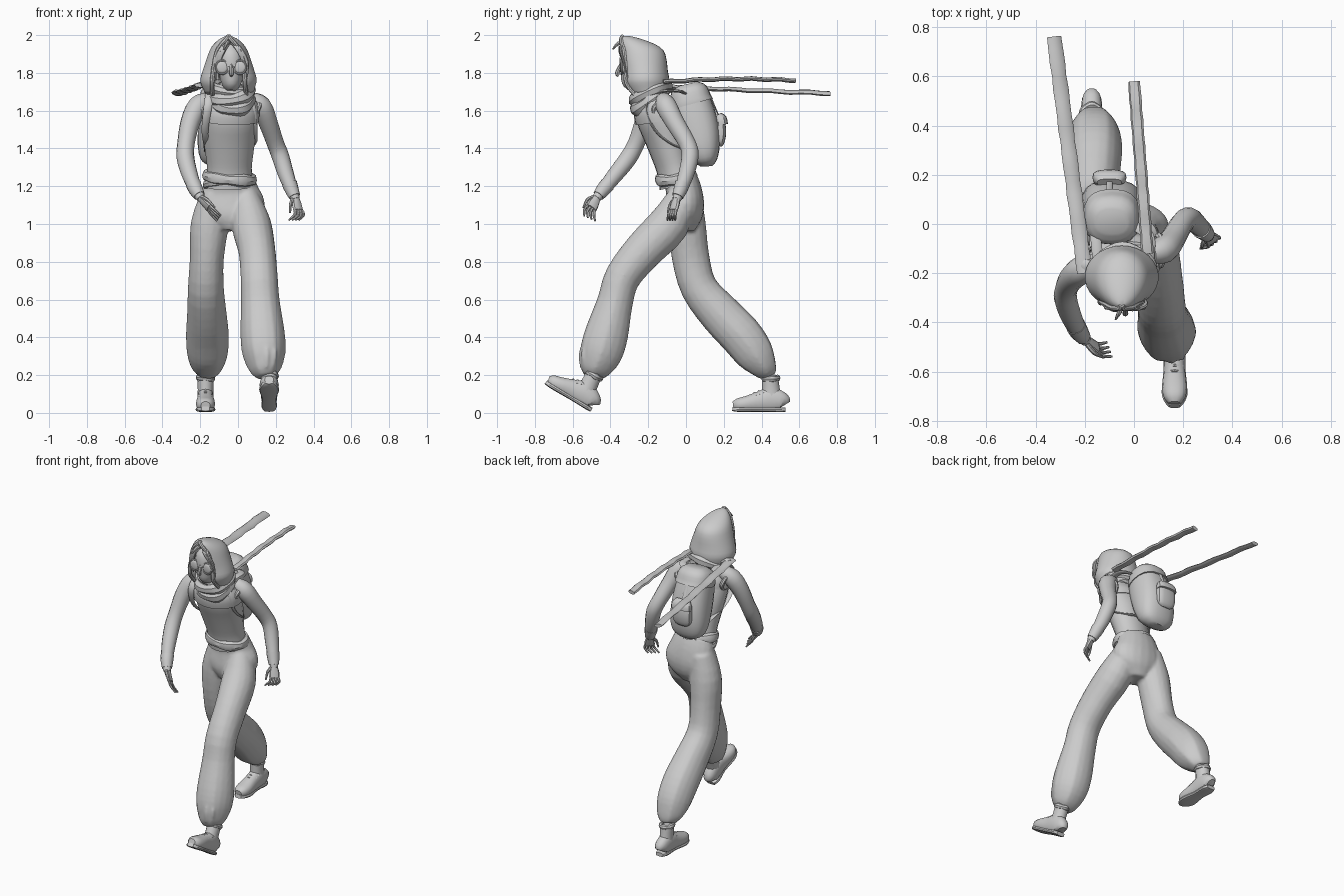
import bpy, bmesh, math
from mathutils import Vector, Matrix


def finish(name, bm, matrix=None, angle=35):
    if matrix is not None:
        bm.transform(matrix)
    bmesh.ops.recalc_face_normals(bm, faces=bm.faces)
    me = bpy.data.meshes.new(name)
    bm.to_mesh(me)
    bm.free()
    me.shade_smooth()
    me.set_sharp_from_angle(angle=math.radians(angle))
    ob = bpy.data.objects.new(name, me)
    bpy.context.collection.objects.link(ob)
    return ob


def spline(pts, steps):
    """Catmull-Rom through tuples of any size."""
    out = []
    for i in range(len(pts) - 1):
        p = [pts[max(0, min(len(pts) - 1, i + k))] for k in (-1, 0, 1, 2)]
        for s in range(steps):
            t = s / steps
            out.append([0.5 * (2 * b + (c - a) * t + (2 * a - 5 * b + 4 * c - d) * t * t
                        + (3 * b - a - 3 * c + d) * t ** 3) for a, b, c, d in zip(*p)])
    return out + [list(pts[-1])]


def loft(name, pts, n=16, steps=3, ref=(1, 0, 0), e=1.0, gather=0.0, twist=0.0, matrix=None):
    """Skin of elliptical rings; each point is x, y, z, radius along ref, other radius."""
    pts = [tuple(p) if len(p) == 5 else tuple(p) + (p[3],) for p in pts]
    path = spline(pts, steps)
    bm, rings = bmesh.new(), []
    for i, p in enumerate(path):
        t = Vector(path[min(i + 1, len(path) - 1)][:3]) - Vector(path[max(i - 1, 0)][:3])
        t.normalize()
        u = Vector(ref)
        u = (u - t * u.dot(t)).normalized()
        u = Matrix.Rotation(twist * i / len(path), 3, t) @ u
        v = t.cross(u)
        ring = []
        for k in range(n):
            a = math.tau * k / n
            f = 1 + gather * math.cos(a * n / 3) * (i / len(path)) ** 2
            c, s = (math.copysign(abs(q) ** e, q) for q in (math.cos(a), math.sin(a)))
            ring.append(bm.verts.new(Vector(p[:3]) + f * (u * c * max(p[3], .002) + v * s * max(p[4], .002))))
        rings.append(ring)
    for r, q in zip(rings, rings[1:]):
        for k in range(n):
            bm.faces.new((r[k], r[(k + 1) % n], q[(k + 1) % n], q[k]))
    bm.faces.new(rings[0])
    bm.faces.new(rings[-1])
    return finish(name, bm, matrix)


def ring_tube(name, centre, rx, ry, minor, tilt=0.0, roll=0.0, flat=1.0, wobble=0.0):
    """Closed tube around an oval."""
    bm = bmesh.new()
    N, M = 28, 8
    g = []
    for i in range(N):
        a = math.tau * i / N
        w = 1 + wobble * math.sin(5 * a)
        g.append([bm.verts.new(((rx + minor * w * math.cos(b)) * math.cos(a), (ry + minor * w * math.cos(b)) * math.sin(a),
                                minor * flat * w * math.sin(b))) for b in (math.tau * j / M for j in range(M))])
    for i in range(N):
        for j in range(M):
            bm.faces.new((g[i][j], g[(i + 1) % N][j], g[(i + 1) % N][(j + 1) % M], g[i][(j + 1) % M]))
    return finish(name, bm, Matrix.Translation(centre) @ Matrix.Rotation(roll, 4, 'Y') @ Matrix.Rotation(tilt, 4, 'X'))


def fuse(name, parts, voxel, smooth):
    """Merge overlapping parts into one blended skin."""
    bm = bmesh.new()
    for ob in parts:
        bm.from_mesh(ob.data)
        bpy.data.objects.remove(ob)
    ob = finish(name, bm)
    mod = ob.modifiers.new("blend", 'REMESH')
    mod.mode, mod.voxel_size, mod.use_smooth_shade = 'VOXEL', voxel, True
    mod = ob.modifiers.new("soften", 'SMOOTH')
    mod.factor, mod.iterations = .5, smooth


yaw = (0.98, 0.2, 0)   # shoulders turned with the stride

# Torso, chest wrap, rolled belt
loft("torso", [(-.045, -.045, 1.2, .125, .095), (-.045, -.065, 1.29, .12, .09), (-.045, -.09, 1.38, .13, .097),
               (-.045, -.12, 1.48, .144, .107), (-.04, -.155, 1.57, .15, .107), (-.04, -.165, 1.64, .147, .087),
               (-.04, -.17, 1.69, .09, .06), (-.04, -.2, 1.76, .045, .045)], 20, ref=yaw)
loft("chest_wrap", [(-.042, -.15, 1.548, .156, .117), (-.04, -.16, 1.6, .156, .116), (-.04, -.165, 1.65, .142, .092)], 20, ref=yaw)
ring_tube("waist_roll", (-.045, -.055, 1.245), .122, .09, .024, .12, .1, 1.3, .12)
ring_tube("waist_roll_lower", (-.045, -.045, 1.215), .122, .088, .02, -.15, -.06, 1.2, .1)

# Baggy trousers: hips and two legs gathered at the ankles, with pinched folds, fused
folds = [loft("fold", [(x, y, z, .004), (x + .004, y2, z + .07, .011), (x - .002, y3, z + .15, .004)], 8)
         for x, y, y2, y3, z in ((.1, -.545, -.548, -.53, .25), (.15, -.56, -.56, -.54, .24), (.19, -.545, -.545, -.52, .25),
                                 (-.13, .3, .255, .19, .24), (-.18, .29, .245, .18, .25))]
fuse("trousers", folds + [
    loft("hips", [(-.045, -.035, 1.25, .13, .09), (-.042, -.012, 1.18, .152, .095), (-.035, -.008, 1.1, .178, .105),
                  (-.035, -.02, 1.03, .15, .1), (-.035, -.025, .965, .07, .07)], 20),
    loft("front_leg", [(.04, -.02, 1.15, .07, .075), (.07, -.09, 1.0, .105, .11), (.1, -.225, .86, .098, .105),
                       (.112, -.335, .72, .098, .096), (.118, -.375, .59, .102, .096), (.13, -.42, .42, .116, .117),
                       (.138, -.452, .31, .111, .114), (.145, -.485, .225, .08, .08), (.15, -.497, .19, .046, .046)],
         18, gather=.06),
    loft("rear_leg", [(-.12, -.005, 1.16, .075, .085), (-.15, .005, 1.0, .1, .1), (-.165, .025, .82, .09, .1),
                      (-.17, .07, .66, .095, .099), (-.165, .18, .525, .104, .112), (-.162, .29, .41, .112, .116),
                      (-.162, .365, .31, .105, .105), (-.165, .415, .235, .08, .07), (-.17, .432, .195, .046, .046)],
         18, gather=.06)], .01, 4)

# Boots: local heel at y = 0, toes toward -y
for name, x, y, pitch in (("front", .165, -.505, -.53), ("rear", -.172, .53, 0)):
    m = Matrix.Translation((x, y, .004)) @ Matrix.Rotation(pitch, 4, 'X')
    loft(name + "_boot", [(0, -.004, .04, .022, .03), (0, -.02, .055, .039, .05), (0, -.08, .067, .044, .066),
                          (0, -.14, .056, .045, .055), (0, -.21, .044, .051, .042), (0, -.255, .038, .043, .035),
                          (0, -.28, .034, .024, .022)], 14, e=.85, matrix=m)
    loft(name + "_boot_sole", [(0, -.002, .013, .028, .012), (0, -.04, .013, .042, .013), (0, -.12, .014, .038, .012),
                               (0, -.21, .014, .053, .013), (0, -.26, .015, .042, .013), (0, -.284, .018, .022, .012)],
         12, e=.6, matrix=m)
    loft(name + "_boot_shaft", [(0, -.075, .06, .043, .055), (0, -.08, .12, .041, .048), (0, -.085, .185, .044, .044)], 14, matrix=m)
    cuff = ring_tube(name + "_ankle_cuff", (0, -.083, .18), .037, .037, .014, 0, .1, 1.2, .15)
    cuff.data.transform(m)
    for k in range(3):
        y0, z0 = -.115 - .022 * k, .1 - .008 * k
        loft(f"{name}_boot_lace_{k}", [(-.033, y0, z0, .006), (0, y0 - .008, z0 + .018, .006), (.033, y0, z0, .006)],
             6, ref=(0, 0, 1), matrix=m)


# Arms, wrist bands and hands
def hand(name, w, k, t, side):
    w, k, t, s = (Vector(v) for v in (w, k, t, side))
    s.normalize()
    mid = (w + k) / 2
    loft(name + "_palm", [(*w, .022, .02), (*mid, .03, .017), (*k, .032, .014)], 10, ref=s)
    for i in range(4):
        o = s * (i - 1.5) * .016
        out = (k - w).normalized() * (.035 - .005 * abs(i - 1.2))
        loft(f"{name}_finger_{i}", [(*(k + o * .9), .009), (*(k + o * 1.2 + out), .008), (*(t + o * 1.4), .005)], 7, ref=s)
    loft(name + "_thumb", [(*(w + s * .018), .01), (*(mid + s * .042), .009), (*(k + s * .045 + (t - k) * .3), .005)], 7, ref=(.3, .2, .9))


loft("forward_arm", [(-.15, -.16, 1.66, .04), (-.21, -.185, 1.625, .056), (-.252, -.22, 1.54, .052), (-.275, -.262, 1.43, .046),
                     (-.278, -.305, 1.35, .047), (-.255, -.375, 1.26, .043), (-.222, -.44, 1.18, .034), (-.195, -.475, 1.135, .023)], 14)
loft("trailing_arm", [(.07, -.12, 1.66, .04), (.12, -.105, 1.625, .056), (.158, -.06, 1.54, .051), (.197, .005, 1.43, .046),
                      (.224, .022, 1.36, .046), (.255, .0, 1.26, .042), (.285, -.03, 1.18, .033), (.305, -.05, 1.13, .023)], 14)
hand("forward_hand", (-.197, -.473, 1.137), (-.152, -.502, 1.085), (-.1, -.51, 1.03), (.3, -.85, .4))
hand("trailing_hand", (.304, -.048, 1.133), (.318, -.066, 1.075), (.295, -.078, 1.02), (-.75, -.6, 0))
loft("forward_wrist_band", [(-.236, -.415, 1.21, .041), (-.222, -.44, 1.18, .038), (-.205, -.463, 1.15, .031)], 14)
loft("trailing_wrist_band", [(.272, -.018, 1.215, .041), (.285, -.03, 1.18, .037), (.299, -.044, 1.146, .031)], 14)
ring_tube("forward_armhole", (-.192, -.17, 1.6), .048, .06, .014, 0, 1.25, 1, .1)
ring_tube("trailing_armhole", (.102, -.11, 1.6), .048, .06, .014, 0, -1.25, 1, .1)

# Head, nose, round goggles and hair
loft("head", [(-.035, -.28, 1.705, .022, .03), (-.035, -.275, 1.73, .045, .066), (-.035, -.262, 1.79, .067, .088),
              (-.037, -.255, 1.85, .077, .1), (-.04, -.25, 1.91, .07, .092), (-.04, -.25, 1.955, .04, .055)], 18)
loft("nose", [(-.035, -.345, 1.845, .008), (-.035, -.364, 1.8, .012), (-.035, -.356, 1.785, .008)], 8)
for side, x in (("left", .01), ("right", -.084)):
    ring_tube(side + "_goggle_rim", (x, -.342, 1.83), .033, .036, .005, math.pi / 2)
    loft(side + "_goggle_lens", [(x, -.315, 1.83, .034), (x, -.342, 1.83, .033), (x, -.35, 1.83, .02)], 18)
loft("goggle_bridge", [(-.053, -.348, 1.835, .006), (-.017, -.348, 1.835, .006)], 8, ref=(0, 0, 1))
for i, (x, d) in enumerate(((-.118, .0), (-.1, -.005), (.03, -.002), (.046, .0))):
    loft(f"hair_strand_{i}", [(-.04, -.3, 1.965, .012, .008), ((x - .04) / 2, -.345 + d, 1.935, .014, .008),
                              (x, -.33 + d, 1.86, .011, .006), (x, -.305, 1.76, .003)], 7)
loft("stray_lock", [(-.045, -.32, 1.965, .01), (-.06, -.36, 1.955, .01), (-.075, -.388, 1.925, .004)], 7)

# Hood: open-fronted peaked shell with rolled hems
rows = spline([(1.685, -.045, -.2, .125, .1, 46), (1.73, -.05, -.212, .142, .12, 38), (1.765, -.05, -.215, .15, .127, 35),
               (1.81, -.05, -.218, .138, .122, 36), (1.87, -.05, -.226, .118, .123, 38), (1.92, -.05, -.235, .1, .115, 36),
               (1.955, -.05, -.26, .076, .09, 28), (1.983, -.05, -.295, .042, .047, 10), (1.995, -.05, -.315, .012, .016, 3)], 2)
bm = bmesh.new()
grid = []
for z, cx, cy, rx, ry, gap in rows:
    g = math.radians(max(gap, 2))
    grid.append([bm.verts.new((cx + rx * math.sin(a), cy - ry * math.cos(a), z))
                 for a in (g + (math.tau - 2 * g) * k / 24 for k in range(25))])
for r, q in zip(grid, grid[1:]):
    for k in range(24):
        bm.faces.new((r[k], r[k + 1], q[k + 1], q[k]))
bm.faces.new(grid[-1])
hood = finish("hood", bm, angle=50)
mod = hood.modifiers.new("cloth", 'SOLIDIFY')
mod.thickness = .01
for side, s in (("left", 1), ("right", -1)):
    loft(side + "_hood_hem", [(cx + s * rx * math.sin(math.radians(g)), cy - ry * math.cos(math.radians(g)), z, .012)
                              for z, cx, cy, rx, ry, g in rows[::2]], 8)

# Scarf folds at the neck and two streaming tails
ring_tube("scarf_lower_fold", (-.032, -.195, 1.655), .088, .085, .036, .62, .06, 1.1, .12)
ring_tube("scarf_middle_fold", (-.04, -.19, 1.69), .1, .09, .036, .42, -.14, 1, .1)
ring_tube("scarf_upper_fold", (-.042, -.185, 1.718), .085, .078, .028, .25, .12, 1, .1)
for name, a, b, w, tw in (("long", (-.2, -.2, 1.735), (-.325, .762, 1.692), .031, .25),
                          ("short", (.055, -.12, 1.752), (0, .58, 1.76), .025, -.2)):
    pts = []
    for i in range(19):
        p = Vector(a).lerp(Vector(b), i / 18)
        bow = .012 * math.sin(math.pi * i / 18) * (1 if name == "short" else -.3)
        pts.append((p.x, p.y, p.z + bow + .003 * math.sin(i * 1.7), w * (1 + .06 * math.sin(i * 2.4)), .012))
    loft(name + "_scarf_tail", pts, 8, 1, twist=tw)
loft("scarf_tail_root", [(-.1, -.14, 1.71, .03, .02), (-.17, -.17, 1.735, .03, .02), (-.21, -.16, 1.735, .025, .014)], 10, ref=(0, 1, 0))

# Backpack with lid, pocket and straps
loft("backpack", [(-.09, .01, 1.735, .06, .05), (-.09, .015, 1.71, .095, .088), (-.09, .03, 1.62, .112, .112),
                  (-.09, .065, 1.5, .122, .112), (-.09, .09, 1.4, .122, .092), (-.09, .105, 1.335, .102, .062),
                  (-.09, .108, 1.305, .055, .03)], 20, e=.8)
loft("backpack_lid", [(-.09, .01, 1.742, .065, .052), (-.09, .016, 1.715, .101, .094), (-.09, .025, 1.66, .115, .11),
                      (-.09, .031, 1.635, .116, .115)], 20, e=.8)
loft("backpack_pocket", [(-.1, .165, 1.57, .035, .018), (-.1, .175, 1.55, .06, .028), (-.1, .183, 1.49, .066, .03),
                         (-.1, .178, 1.435, .06, .026), (-.1, .172, 1.415, .035, .015)], 16, e=.7)
loft("pocket_flap", [(-.1, .168, 1.576, .05, .02), (-.1, .184, 1.555, .067, .032), (-.1, .19, 1.525, .069, .032)], 16, e=.7)
loft("lid_strap", [(-.1, .07, 1.738, .012, .004), (-.1, .113, 1.71, .012, .004), (-.1, .148, 1.63, .012, .004),
                   (-.1, .172, 1.575, .012, .004)], 8)
for side, s in (("left", 1), ("right", -1)):
    x, d = -.045 + s * .105, s * .03
    px = -.09 + s * .075
    loft(side + "_shoulder_strap", [(px, .0, 1.69, .02, .007), (x, -.08 + d, 1.705, .022, .008), (x, -.18 + d, 1.695, .022, .008),
                                    (x + s * .01, -.24 + d, 1.62, .022, .008), (x + s * .025, -.195 + d, 1.5, .018, .007),
                                    (x + s * .018, -.1 + d, 1.42, .015, .006), (px, .05, 1.38, .015, .006)], 8, 4)
